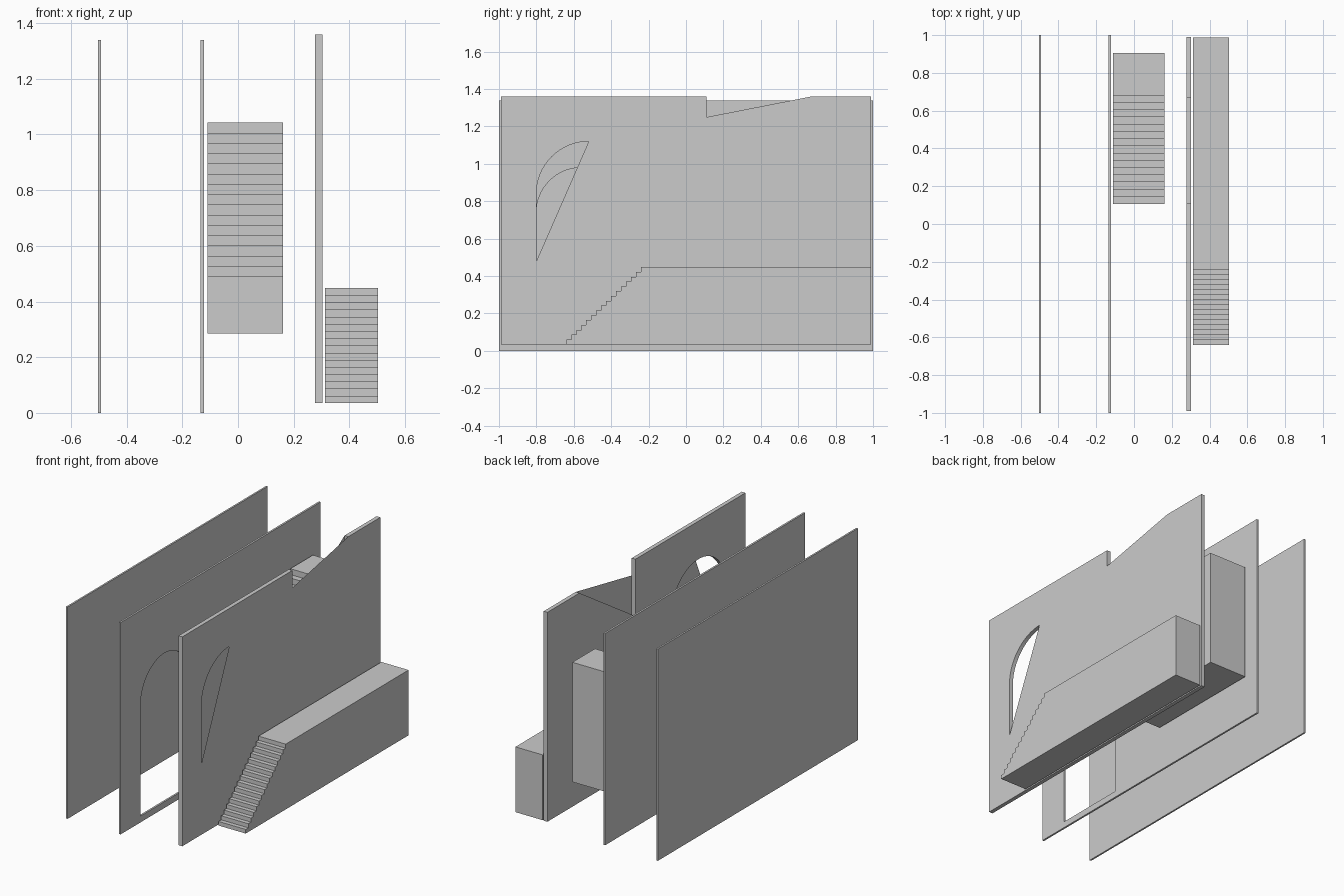
import bpy, bmesh, math

if "Cube" in bpy.data.objects:
    bpy.data.objects.remove(bpy.data.objects["Cube"])


def add(name, bm):
    mesh = bpy.data.meshes.new(name)
    bmesh.ops.recalc_face_normals(bm, faces=bm.faces)
    bm.to_mesh(mesh)
    bm.free()
    ob = bpy.data.objects.new(name, mesh)
    bpy.context.collection.objects.link(ob)
    return ob


def prism(name, profile, x0, x1):
    """Extrude a (y, z) profile from x0 to x1; a single sheet when x0 == x1."""
    bm = bmesh.new()
    face = bm.faces.new([bm.verts.new((x0, y, z)) for y, z in profile])
    if x1 != x0:
        geo = bmesh.ops.extrude_face_region(bm, geom=[face])["geom"]
        for v in geo:
            if isinstance(v, bmesh.types.BMVert):
                v.co.x = x1
    return add(name, bm)


def rect(y0, y1, z0, z1):
    return [(y0, z0), (y1, z0), (y1, z1), (y0, z1)]


def arch(yc, r, z0, spring, n=32):
    return [(yc - r, z0), (yc + r, z0)] + [
        (yc + r * math.cos(math.pi * i / n), spring + r * math.sin(math.pi * i / n))
        for i in range(n + 1)]


def cut(target, name, profile, x0, x1):
    cutter = prism(name, profile, x0, x1)
    cutter.hide_render = True
    mod = target.modifiers.new(name, 'BOOLEAN')
    mod.operation = 'DIFFERENCE'
    mod.solver = 'EXACT'
    mod.object = cutter
    # bake the cut and drop the cutter
    dg = bpy.context.evaluated_depsgraph_get()
    mesh = bpy.data.meshes.new_from_object(target.evaluated_get(dg))
    target.modifiers.clear()
    target.data = mesh
    bpy.data.objects.remove(cutter)


def stairs(name, x0, x1, y0, y_top, y1, base, first, top, treads):
    run, rise = (y_top - y0) / treads, (top - first) / treads
    profile = [(y0, base)]
    for i in range(treads):
        z = first + rise * i
        profile += [(y0 + run * i, z), (y0 + run * (i + 1), z)]
    profile += [(y_top, top), (y1, top), (y1, base)]
    return prism(name, profile, x0, x1)


# Plain back wall
prism("back_wall", rect(-1, 1, 0, 1.34), -0.503, -0.492)

# Middle wall with arched doorway
middle = prism("middle_wall", rect(-1, 1, 0, 1.34), -0.134, -0.122)
cut(middle, "door_cutter", arch(-0.56, 0.24, 0.04, 0.74), -0.2, -0.05)

# Outer wall with arched opening and upper notch
XI, XO = 0.277, 0.303
outer = prism("outer_wall", rect(-0.99, 0.99, 0.035, 1.36), XI, XO)
window = arch(-0.52, 0.28, 0.48, 0.84)
cut(outer, "window_cutter", window, 0.2, 0.4)
cut(outer, "notch_cutter", rect(0.11, 0.67, 1.0, 1.5), 0.2, 0.4)

# Thin infill: right half of the arch, and below the slanted notch edges
prism("window_infill", window[:19], XO, XO)
prism("notch_outer_infill", [(0.11, 1.0), (0.67, 1.0), (0.67, 1.36), (0.11, 1.25)], XO, XO)
prism("notch_inner_infill", [(0.11, 1.0), (0.67, 1.0), (0.67, 1.36)], XI, XI)

# Stair blocks
stairs("lower_stairs", 0.312, 0.502, -0.64, -0.24, 0.988, 0.035, 0.061, 0.448, 15)
stairs("upper_stairs", -0.11, 0.161, 0.107, 0.68, 0.906, 0.286, 0.49, 1.043, 15)
